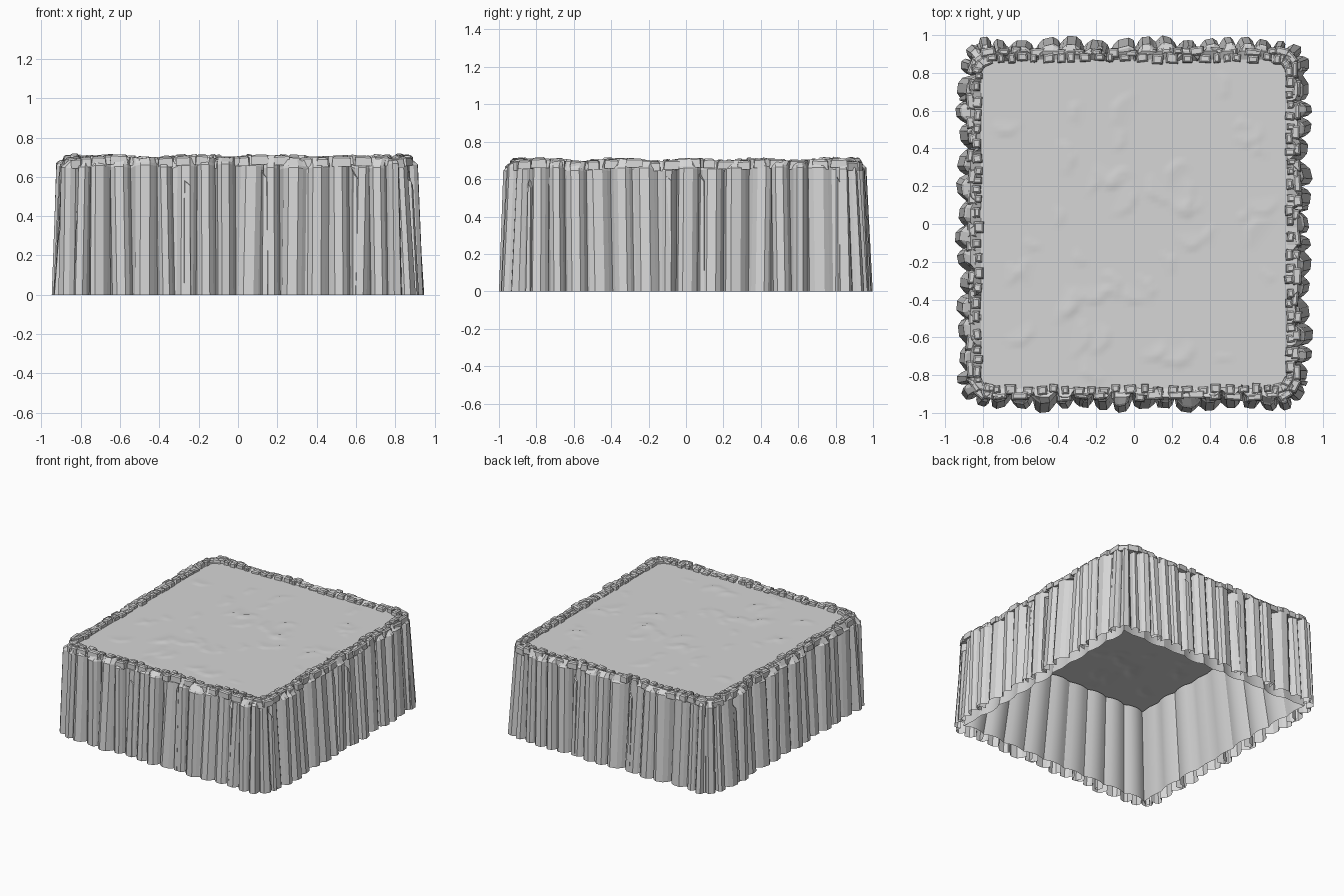
import bpy, bmesh, math, random
from mathutils import Vector, Matrix

random.seed(11)
rnd = random.uniform

old = bpy.data.objects.get("Cube")
if old:
    bpy.data.objects.remove(old, do_unlink=True)

stone = bpy.data.materials.new("grey_stone")
stone.use_nodes = True
GREY = (0.67, 0.67, 0.67, 1)
stone.diffuse_color = GREY
stone.node_tree.nodes["Principled BSDF"].inputs["Base Color"].default_value = GREY

HX, HY, R = 0.95, 1.0, 0.2       # half sizes and corner radius of the footprint
SX, SY, ARC = 2 * (HX - R), 2 * (HY - R), R * math.pi / 2
PERIMETER = 2 * (SX + SY) + 4 * ARC
PLATE_X, PLATE_Y, PLATE_Z = 0.81, 0.87, 0.68


def make_object(name, bm, smooth=False):
    bmesh.ops.recalc_face_normals(bm, faces=bm.faces)
    mesh = bpy.data.meshes.new(name)
    bm.to_mesh(mesh)
    bm.free()
    mesh.materials.append(stone)
    obj = bpy.data.objects.new(name, mesh)
    bpy.context.collection.objects.link(obj)
    if smooth:
        mesh.shade_smooth()
    return obj


def outline(s):
    """Point and outward normal at distance s along the rounded footprint."""
    s %= PERIMETER
    for i, length in enumerate((SX, SY, SX, SY)):
        turn = (i - 1) * math.pi / 2
        n = Vector((math.cos(turn), math.sin(turn), 0))
        t = Vector((-n.y, n.x, 0))
        reach = HX if i % 2 else HY
        if s < length:
            return n * reach + t * (s - length / 2), n
        s -= length
        if s < ARC:
            centre = n * (reach - R) + t * (length / 2)
            a = turn + s / R
            n = Vector((math.cos(a), math.sin(a), 0))
            return centre + n * R, n
        s -= ARC


def at(s, inset, z):
    p, n = outline(s)
    p = p - n * inset
    p.z = z
    return p


def wave(s):
    """Slow swell that groups the columns into buttresses."""
    return 0.5 + 0.5 * math.sin(s * math.tau * 18 / PERIMETER + 1.2 * math.sin(s * 2))


# Fluted cliff wall: each column has a front facet, two bevels and a valley
samples = []
s = 0.0
while s < PERIMETER - 0.06:
    w = rnd(0.085, 0.145)
    face, tilt = rnd(0, 0.01), rnd(-0.015, 0.015)
    lean, top = rnd(0.02, 0.05), rnd(0.645, 0.67)
    skew = rnd(-0.014, 0.014)
    for f, depth in ((0, 0.02), (0.2, 0), (0.58, 0), (0.76, 0.02), (0.9, rnd(0.035, 0.055))):
        along = s + f * w
        inset = max(0, face + depth + 0.026 * wave(along) + tilt * (f - 0.4))
        samples.append((along, inset, lean, top - depth * 0.2, skew))
    s += w
scale = PERIMETER / s

bm = bmesh.new()
rings = [[] for _ in range(5)]
for s, inset, lean, top, skew in samples:
    s *= scale
    crest = 0.692 + 0.014 * wave(s) + rnd(0, 0.008)
    edge = inset + lean
    rows = ((s, inset, 0),
            (s + skew, edge, top),
            (s + skew, edge + 0.012, top + 0.012),
            (s, max(edge + 0.024, 0.085), crest),
            (s, 0.14, 0.672))
    for ring, row in zip(rings, rows):
        ring.append(bm.verts.new(at(*row)))
count = len(samples)
for low, high in zip(rings, rings[1:]):
    for i in range(count):
        j = (i + 1) % count
        bm.faces.new((low[i], low[j], high[j], high[i]))
make_object("cliff_wall", bm)


def add_stone(bm, s, inset, z, width, depth, height):
    """One chipped, tapering block facing out of the rim."""
    p, n = outline(s)
    t = Vector((-n.y, n.x, 0))
    frame = Matrix((t, n, (0, 0, 1))).transposed().to_4x4()
    frame.translation = at(s, inset, z)
    frame = frame @ Matrix.Rotation(rnd(-0.12, 0.12), 4, 'Z')
    size = Matrix.Diagonal((width, depth, height, 1))
    new = bmesh.ops.create_cube(bm, size=1, matrix=frame @ size)["verts"]
    edges = {e for v in new for e in v.link_edges if all(x.co.z > z for x in e.verts)}
    centre = frame.translation
    for v in new:
        if v.co.z > z:
            v.co.xy = centre.xy + (v.co.xy - centre.xy) * rnd(0.8, 1)
            v.co.z += rnd(-0.005, 0.003)
    bmesh.ops.bevel(bm, geom=list(edges), offset=0.008, segments=1, affect='EDGES')


# Two rows of loose blocks along the rim
for name, inset, gap, depth, drop in (("inner_rim_stones", 0.122, 0.06, 0.05, 0.0),
                                      ("outer_rim_stones", 0.09, 0.09, 0.045, 0.004)):
    bm = bmesh.new()
    s = 0.0
    while s < PERIMETER - 0.03:
        w = gap * rnd(0.6, 1.15)
        crest = 0.7 + 0.016 * wave(s) - drop + rnd(-0.006, 0.004)
        add_stone(bm, s + w / 2, inset + rnd(-0.008, 0.008), crest - 0.025,
                  w * 0.95, depth * rnd(0.75, 1.15), 0.05)
        s += w * rnd(1.05, 1.5)
    make_object(name, bm)

# Broken shards standing in the valleys, ending below the rim
bm = bmesh.new()
for i in range(20):
    s = (i + rnd(0.2, 0.8)) * PERIMETER / 20
    w, top = rnd(0.02, 0.035), rnd(0.55, 0.6)
    base, peak = [], []
    for f, d in ((-1, 0.075), (-0.5, 0.03), (0.5, 0.026), (1, 0.075)):
        base.append(bm.verts.new(at(s + f * w, d, 0)))
        peak.append(bm.verts.new(at(s + f * w * 0.8, d + 0.03, top - 0.02 * f + d * 0.4)))
    for a in range(3):
        bm.faces.new((base[a], base[a + 1], peak[a + 1], peak[a]))
    bm.faces.new(peak)
make_object("valley_shards", bm)

# Hollow inside wall in broad, rounded panels that lean inwards
bm = bmesh.new()
corners = [Vector(c) for c in ((-1, -1), (1, -1), (1, 1), (-1, 1))]
lower, upper = [], []
PANELS, STEPS = 9, 4
for a, b in zip(corners, corners[1:] + corners[:1]):
    inward = -(a + b) / 2
    for k in range(PANELS):
        shift = rnd(-0.012, 0.012)
        for m in range(STEPS):
            c = a.lerp(b, (k + m / STEPS) / PANELS)
            c += inward * (0.022 * math.sin(math.pi * m / STEPS) + (shift if m else 0))
            lower.append(bm.verts.new((c.x * 0.835, c.y * 0.885, 0)))
            upper.append(bm.verts.new((c.x * 0.755, c.y * 0.81, PLATE_Z - 0.01)))
for i in range(len(lower)):
    j = (i + 1) % len(lower)
    bm.faces.new((lower[i], lower[j], upper[j], upper[i]))
inside = make_object("inside_wall", bm, smooth=True)
inside.data.flip_normals()
inside.data.set_sharp_from_angle(angle=math.radians(25))

# Flat plateau with shallow worn flakes, each tilted to leave one crisp edge
bm = bmesh.new()
bmesh.ops.create_grid(bm, x_segments=80, y_segments=86, size=1)
flakes = [(Vector((rnd(-0.7, 0.7), rnd(-0.75, 0.75))), rnd(0.04, 0.1), rnd(0, math.tau))
          for _ in range(45)]
for v in bm.verts:
    v.co = (v.co.x * PLATE_X, v.co.y * PLATE_Y, PLATE_Z)
    for centre, radius, heading in flakes:
        offset = v.co.xy - centre
        if offset.length < radius:
            slope = offset.dot(Vector((math.cos(heading), math.sin(heading)))) / radius
            v.co.z += 0.005 * max(0, slope)
make_object("plateau_top", bm, smooth=True)
